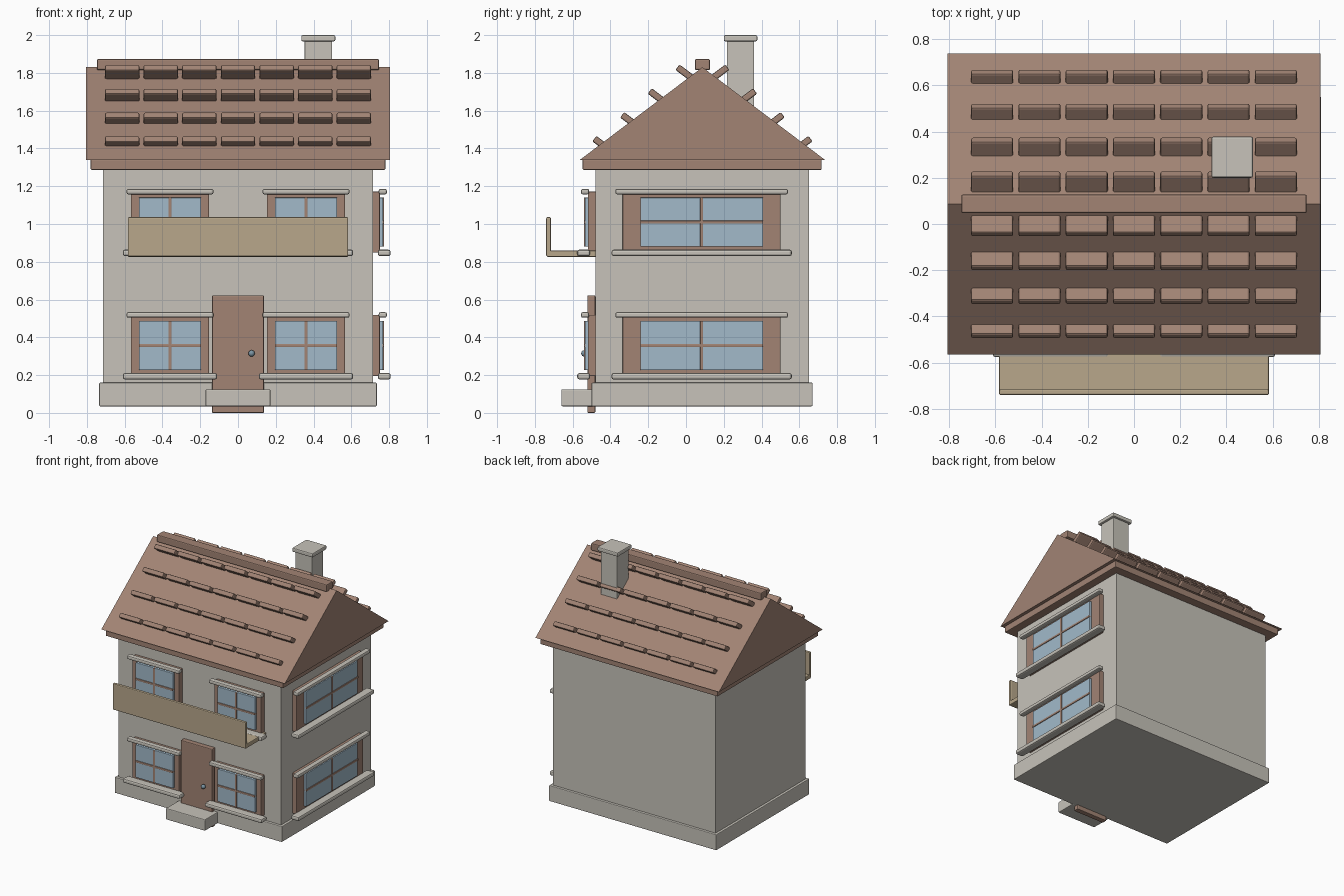
import bpy
import bmesh
import math
from mathutils import Matrix, Vector

cube = bpy.data.objects.get("Cube")
if cube:
    bpy.data.objects.remove(cube, do_unlink=True)


def material(name, color):
    m = bpy.data.materials.new(name)
    m.use_nodes = True
    m.diffuse_color = (*color, 1)
    m.node_tree.nodes["Principled BSDF"].inputs["Base Color"].default_value = (*color, 1)
    return m


STONE = material("warm_grey_stone", (0.57, 0.545, 0.49))
BROWN = material("terracotta_brown", (0.36, 0.23, 0.175))
TAN = material("tan_wood", (0.48, 0.39, 0.26))
GLASS = material("blue_glass", (0.36, 0.49, 0.59))
METAL = material("blue_grey_metal", (0.2, 0.3, 0.37))


def finish(name, bm, mat):
    bmesh.ops.recalc_face_normals(bm, faces=bm.faces)
    mesh = bpy.data.meshes.new(name)
    bm.to_mesh(mesh)
    bm.free()
    mesh.materials.append(mat)
    obj = bpy.data.objects.new(name, mesh)
    bpy.context.collection.objects.link(obj)
    return obj


def box(name, x, y, z, mat, bevel=0.0, frame=None):
    """Box from (min, max) ranges, optionally bevelled and moved by a frame matrix."""
    bm = bmesh.new()
    bmesh.ops.create_cube(bm, size=1)
    ranges = (x, y, z)
    for v in bm.verts:
        v.co = Vector([(r[0] + r[1]) / 2 + c * (r[1] - r[0]) for r, c in zip(ranges, v.co)])
    if bevel:
        bmesh.ops.bevel(bm, geom=bm.edges[:], offset=bevel, segments=2,
                        profile=0.5, affect='EDGES')
    if frame:
        bm.transform(frame)
    return finish(name, bm, mat)


# Walls, plinth and doorstep
box("walls", (-0.715, 0.715), (-0.48, 0.65), (0.04, 1.3), STONE)
box("plinth", (-0.735, 0.735), (-0.5, 0.67), (0.035, 0.16), STONE, 0.005)
box("doorstep", (-0.172, 0.172), (-0.66, -0.49), (0.035, 0.125), STONE, 0.006)

# Door and knob
box("door", (-0.138, 0.138), (-0.522, -0.48), (0, 0.622), BROWN, 0.006)
bm = bmesh.new()
bmesh.ops.create_uvsphere(bm, u_segments=12, v_segments=8, radius=0.017,
                          matrix=Matrix.Translation((0.072, -0.538, 0.315)))
knob = finish("door_knob", bm, METAL)
for p in knob.data.polygons:
    p.use_smooth = True


# Windows: local x runs along the wall, local -y points outward
def window(name, frame, half, z, trim, pane):
    def part(label, x, y, dz, mat, bevel):
        box(name + label, x, y, (z + dz[0], z + dz[1]), mat, bevel, frame)
    part("_frame", (-half, half), (-0.036, 0.01), (-0.162, 0.162), BROWN, 0.005)
    part("_glass", (-pane, pane), (-0.053, -0.03), (-0.13, 0.13), GLASS, 0.004)
    part("_upright_bar", (-0.008, 0.008), (-0.058, -0.03), (-0.13, 0.13), BROWN, 0.003)
    part("_cross_bar", (-pane, pane), (-0.058, -0.03), (-0.008, 0.008), BROWN, 0.003)
    part("_lintel", (-trim, trim), (-0.073, -0.03), (0.147, 0.176), STONE, 0.009)
    part("_sill", (-trim - 0.02, trim + 0.02), (-0.093, -0.025), (-0.18, -0.146), STONE, 0.011)


side_frame = Matrix.Translation((0.715, 0.083, 0)) @ Matrix.Rotation(math.pi / 2, 4, 'Z')
for floor, z in (("lower", 0.357), ("upper", 1.01)):
    for side, x in (("right", -0.36), ("left", 0.36)):
        window(f"{floor}_{side}_window", Matrix.Translation((x, -0.483, 0)),
               0.207, z, 0.23, 0.165)
    window(f"{floor}_side_window", side_frame, 0.418, z, 0.457, 0.325)

# Balcony
box("balcony_floor", (-0.583, 0.583), (-0.735, -0.478), (0.825, 0.86), TAN, 0.006)
box("balcony_panel", (-0.583, 0.583), (-0.74, -0.715), (0.828, 1.036), TAN, 0.006)

# Roof: eave slab, gabled prism and ridge cap
box("eaves", (-0.78, 0.78), (-0.547, 0.718), (1.287, 1.342), BROWN, 0.005)
RIDGE = 0.087
bm = bmesh.new()
gable = [bm.verts.new((-0.806, y, z)) for y, z in
         ((RIDGE - 0.651, 1.338), (RIDGE + 0.651, 1.338), (RIDGE, 1.83))]
face = bm.faces.new(gable)
ext = bmesh.ops.extrude_face_region(bm, geom=[face], use_keep_orig=True)
for v in ext["geom"]:
    if isinstance(v, bmesh.types.BMVert):
        v.co.x = 0.806
finish("roof", bm, BROWN)
box("ridge_cap", (-0.747, 0.747), (RIDGE - 0.04, RIDGE + 0.04), (1.815, 1.873), BROWN, 0.007)

# Raised tiles: four rows of seven on each slope
tilt = Matrix.Rotation(math.radians(-37), 4, 'X')
for slope, sign in (("front", 1), ("back", -1)):
    flip = Matrix.Translation((0, RIDGE, 0)) @ Matrix.Rotation(
        0 if sign == 1 else math.pi, 4, 'Z')
    for row in range(4):
        place = flip @ Matrix.Translation(
            (0, -0.132 - 0.1467 * row, 1.83 - 0.126 * row)) @ tilt
        for i in range(-3, 4):
            x = i * 0.2045
            box(f"{slope}_roof_tile", (x - 0.091, x + 0.091), (0, 0.1),
                (-0.018, 0.018), BROWN, 0.008, place)

# Chimney
box("chimney", (0.353, 0.498), (0.217, 0.361), (1.5, 1.98), STONE, 0.004)
box("chimney_cap", (0.335, 0.515), (0.2, 0.378), (1.967, 2.0), STONE, 0.008)
